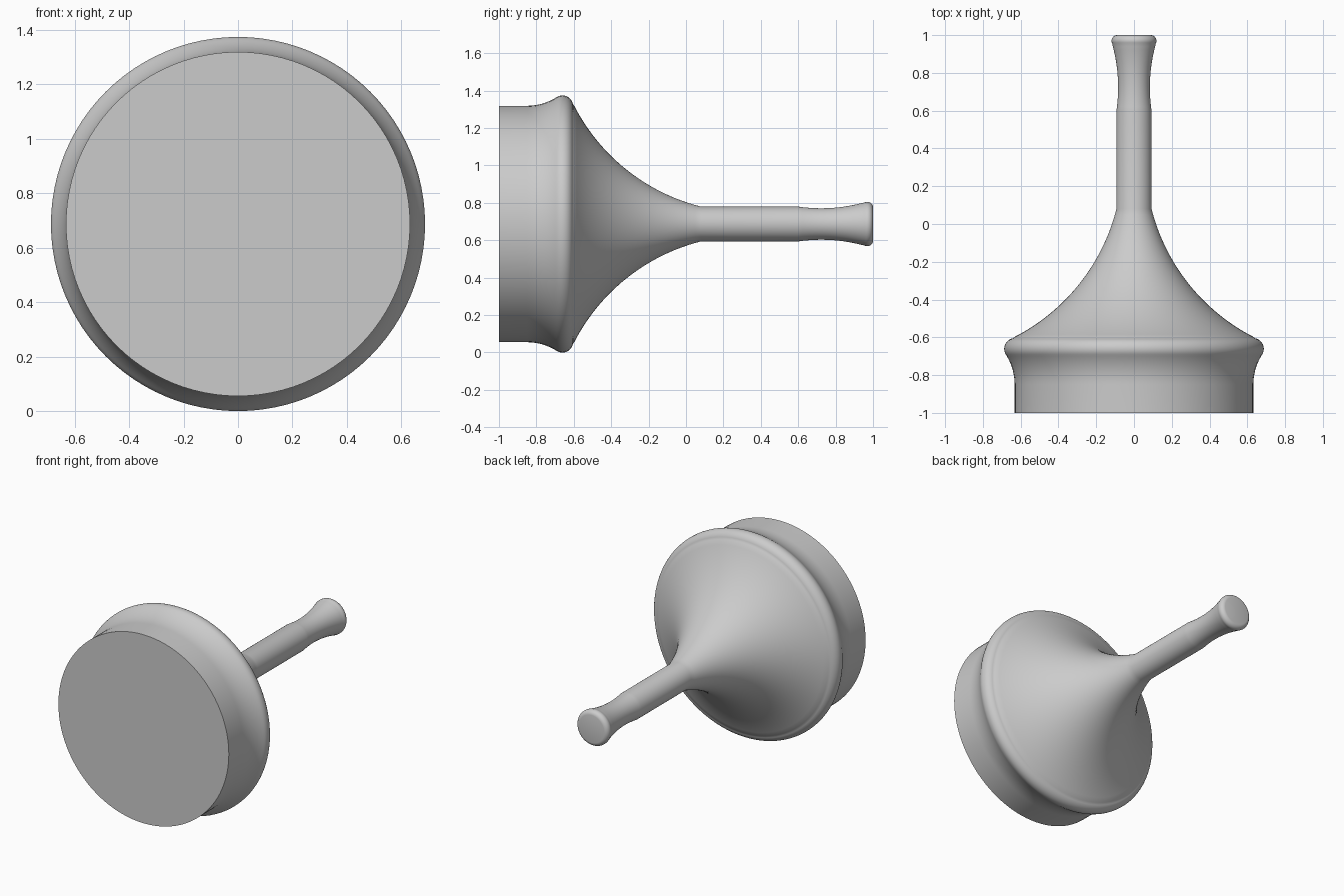
import bpy, bmesh, math
from mathutils import Vector, Matrix

cube = bpy.data.objects.get("Cube")
if cube:
    bpy.data.objects.remove(cube, do_unlink=True)

AXIS_Z = 0.687
SIDES = 96


def arc(a, m, b, n):
    """Points on the circle through a, m and b, from a to b."""
    (ax, ay), (mx, my), (bx, by) = a, m, b
    d = 2 * (ax * (my - by) + mx * (by - ay) + bx * (ay - my))
    sa, sm, sb = ax**2 + ay**2, mx**2 + my**2, bx**2 + by**2
    cx = (sa * (my - by) + sm * (by - ay) + sb * (ay - my)) / d
    cy = (sa * (bx - mx) + sm * (ax - bx) + sb * (mx - ax)) / d
    start = Vector((ax - cx, ay - cy))
    end = Vector((bx - cx, by - cy))
    sweep = -start.angle_signed(end)
    return [(cx + p.x, cy + p.y) for p in
            (Matrix.Rotation(sweep * i / n, 2) @ start for i in range(n + 1))]


# Profile as (y, radius), from the front disc to the handle end
base = [(-1, 0), (-1, 0.632)]
flare = arc((-0.85, 0.632), (-0.77, 0.643), (-0.70, 0.673), 10)
rim = arc((-0.69, 0.679), (-0.645, 0.685), (-0.605, 0.642), 12)
bell = arc((-0.60, 0.637), (-0.32, 0.292), (0.08, 0.093), 28)
grip = arc((0.60, 0.093), (0.73, 0.084), (0.94, 0.112), 16)
tip = arc((0.955, 0.115), (0.988, 0.113), (1.0, 0.092), 8)
profile = base + flare + rim + bell + grip + tip + [(1, 0)]

# Revolve the profile around the y axis
bm = bmesh.new()
verts = [bm.verts.new((r, y, 0)) for y, r in profile]
edges = [bm.edges.new(pair) for pair in zip(verts, verts[1:])]
bmesh.ops.spin(bm, geom=verts + edges, cent=(0, 0, 0), axis=(0, 1, 0),
               angle=math.tau, steps=SIDES, use_merge=True)
bmesh.ops.remove_doubles(bm, verts=bm.verts, dist=0.0001)
bmesh.ops.translate(bm, verts=bm.verts, vec=(0, 0, AXIS_Z))
bmesh.ops.recalc_face_normals(bm, faces=bm.faces)
mesh = bpy.data.meshes.new("turned_body")
bm.to_mesh(mesh)
bm.free()
body = bpy.data.objects.new("turned_body", mesh)
bpy.context.collection.objects.link(body)

# Plain grey material
grey = bpy.data.materials.new("plain_grey")
grey.use_nodes = True
colour = (0.6, 0.6, 0.6, 1)
grey.diffuse_color = colour
grey.node_tree.nodes["Principled BSDF"].inputs["Base Color"].default_value = colour
mesh.materials.append(grey)

# Smooth sides, crisp disc edges
bpy.ops.object.select_all(action="DESELECT")
body.select_set(True)
bpy.context.view_layer.objects.active = body
bpy.ops.object.shade_smooth_by_angle(angle=math.radians(35))
